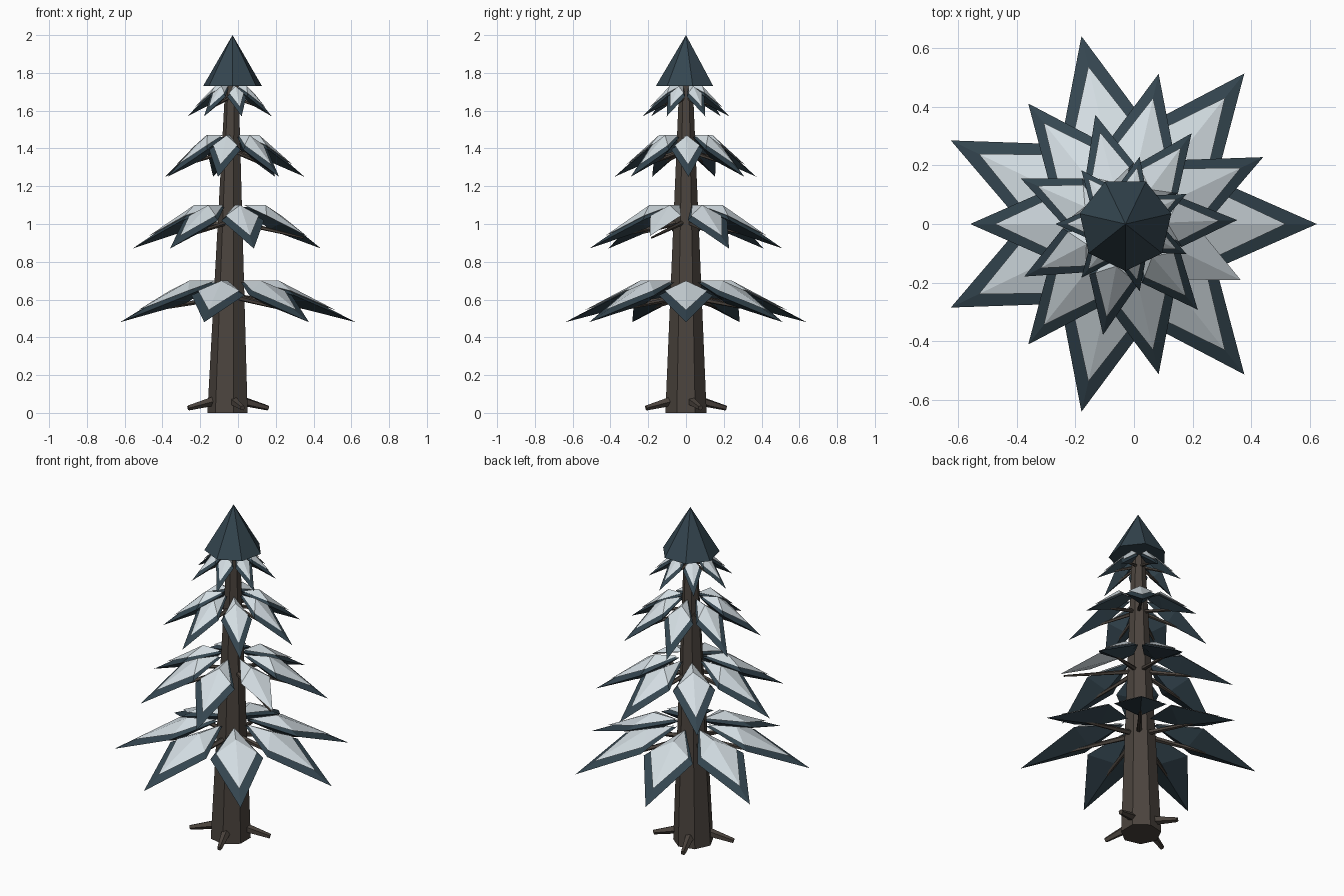
import bpy, bmesh, math
from mathutils import Vector

if "Cube" in bpy.data.objects:
    bpy.data.objects.remove(bpy.data.objects["Cube"])


def material(name, rgb):
    m = bpy.data.materials.new(name)
    m.diffuse_color = (*rgb, 1)
    m.use_nodes = True
    m.node_tree.nodes["Principled BSDF"].inputs["Base Color"].default_value = m.diffuse_color
    return m


BARK = material("dark bark", (0.070, 0.057, 0.047))
NEEDLE = material("blue green needles", (0.034, 0.060, 0.079))
SNOW = material("snow", (0.65, 0.72, 0.76))
CX = -0.033          # axis of the crown
STEP = 2 * math.pi / 7


def finish(name, bm, mat):
    bmesh.ops.recalc_face_normals(bm, faces=bm.faces)
    me = bpy.data.meshes.new(name)
    bm.to_mesh(me)
    bm.free()
    me.materials.append(mat)
    bpy.context.collection.objects.link(bpy.data.objects.new(name, me))


def taper(bm, a, b, ra, rb, sides, phase=0.0, level=False):
    """Tapered prism from a to b; level keeps the end rings horizontal."""
    a, b = Vector(a), Vector(b)
    d = (b - a).normalized()
    if level:
        u, v = Vector((1, 0, 0)), Vector((0, 1, 0))
    else:
        u = Vector((0, 0, 1)).cross(d).normalized()
        v = d.cross(u)
    rings = []
    for p, r in ((a, ra), (b, rb)):
        rings.append([bm.verts.new(p + r * (math.cos(phase + 2 * math.pi * i / sides) * u
                                            + math.sin(phase + 2 * math.pi * i / sides) * v))
                      for i in range(sides)])
    for i in range(sides):
        j = (i + 1) % sides
        bm.faces.new((rings[0][i], rings[0][j], rings[1][j], rings[1][i]))
    bm.faces.new(rings[0])
    bm.faces.new(rings[1])


def polar(r, w, z, ang):
    """Point at distance r along a branch direction, w sideways."""
    c, s = math.cos(ang), math.sin(ang)
    return Vector((CX + r * c - w * s, r * s + w * c, z))


def kite(bm, inner, left, tip, right, peak, keel):
    """Folded kite-shaped bough: four facets above, four below."""
    i, l, t, r, p, k = [bm.verts.new(q) for q in (inner, left, tip, right, peak, keel)]
    for a, b in ((i, l), (l, t), (t, r), (r, i)):
        bm.faces.new((a, b, p))
        bm.faces.new((b, a, k))


# Trunk, leaning slightly
bm = bmesh.new()
taper(bm, (-0.05, 0, 0), (-0.03, 0, 1.76), 0.112, 0.036, 7, math.pi, True)
finish("trunk", bm, BARK)

# Four roots
bm = bmesh.new()
for k in range(4):
    a = math.radians(20 + 90 * k)
    c, s = math.cos(a), math.sin(a)
    taper(bm, (-0.052 + 0.06 * c, 0.06 * s, 0.068),
          (-0.052 + 0.225 * c, 0.225 * s, 0.026), 0.028, 0.014, 5)
finish("roots", bm, BARK)

# Tiers of boughs: top z, drop to tip, radius, twist, index of the bough with no needles
TIERS = ((0.70, 0.22, 0.656, 0.0, None),
         (1.10, 0.23, 0.525, STEP / 2, 6),
         (1.47, 0.22, 0.385, math.radians(2), None),
         (1.73, 0.16, 0.235, STEP / 2, None))
for n, (top, drop, R, twist, bare) in enumerate(TIERS, 1):
    needles, snow, sticks = bmesh.new(), bmesh.new(), bmesh.new()
    lift = 0.009
    zt = top - lift
    for k in range(7):
        ang = twist + k * STEP
        peak = polar(0.38 * R, 0, zt, ang)
        inner = polar(0.12 * R, 0, zt, ang)
        tip = polar(R, 0, top - drop, ang)
        keel = polar(0.42 * R, 0, top - 0.56 * drop, ang)
        left, right = [polar(0.50 * R, w * R, top - 0.35 * drop, ang) for w in (0.22, -0.22)]
        if k != bare:
            kite(needles, inner, left, tip, right, peak, keel)
        up = Vector((0, 0, lift))
        cap = [peak.lerp(q, t) + up for q, t in
               ((inner, 0.92), (left, 0.78), (tip, 0.74), (right, 0.78), (peak, 0))]
        kite(snow, *cap, (cap[0] + cap[2]) / 2)
        taper(sticks, polar(0.02, 0, top - 0.38 * drop, ang),
              polar(0.80 * R, 0, top - 0.75 * drop, ang), 0.005 + 0.018 * R, 0.005, 5)
    finish(f"needle_boughs_{n}", needles, NEEDLE)
    finish(f"snow_caps_{n}", snow, SNOW)
    finish(f"branches_{n}", sticks, BARK)

# Pointed treetop, one corner facing the front
bm = bmesh.new()
ring = [bm.verts.new((-0.029 + 0.16 * math.cos(-math.pi / 2 + k * STEP),
                      0.16 * math.sin(-math.pi / 2 + k * STEP), 1.73)) for k in range(7)]
apex = bm.verts.new((-0.029, 0, 2.0))
for k in range(7):
    bm.faces.new((ring[k], ring[(k + 1) % 7], apex))
bm.faces.new(ring)
finish("treetop", bm, NEEDLE)
